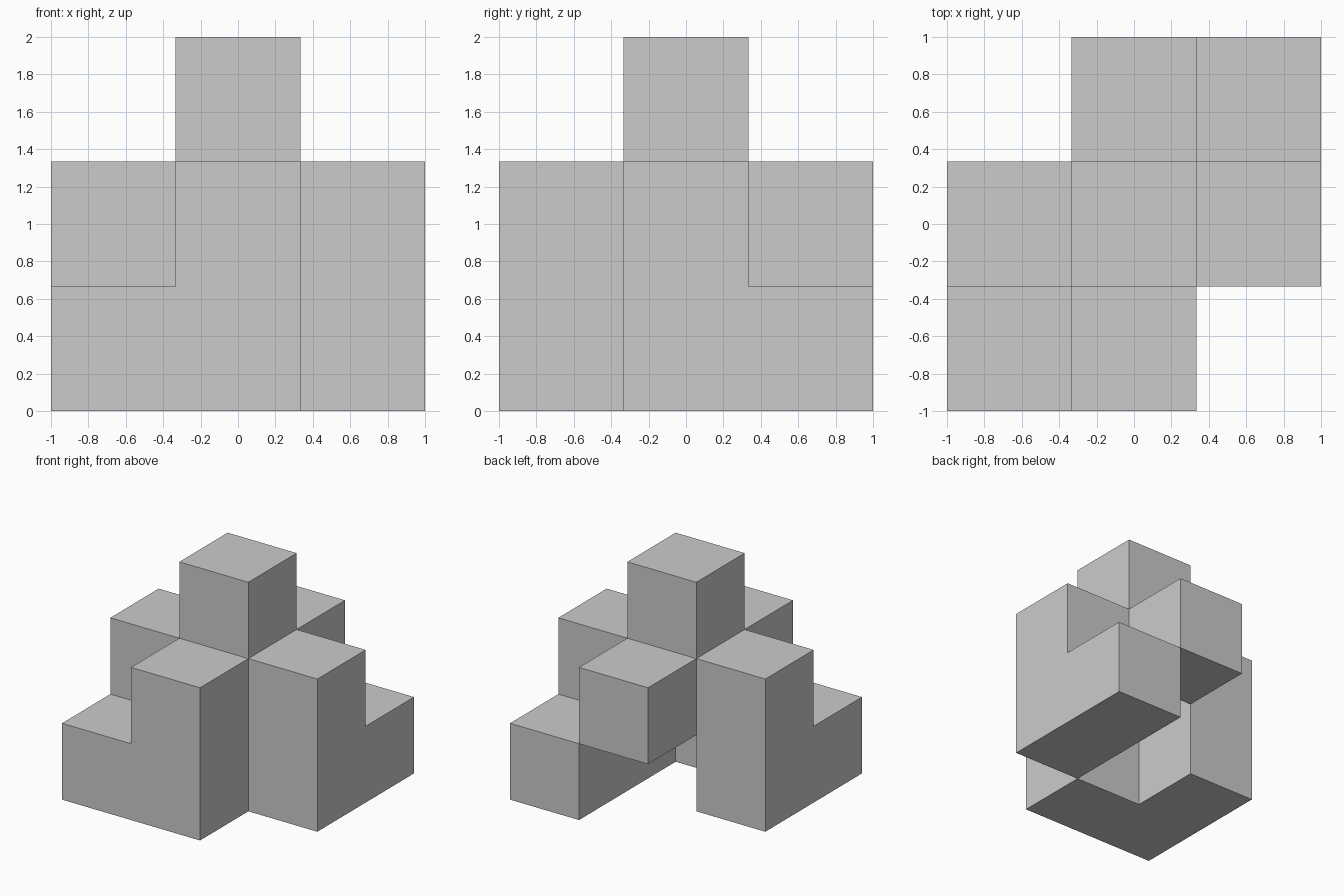
import bpy, bmesh
from mathutils import Vector

if "Cube" in bpy.data.objects:
    bpy.data.objects.remove(bpy.data.objects["Cube"])

S = 2 / 3  # edge length of one cube

# Filled cells of the 3 x 3 x 3 block, layer by layer (x, y)
layers = [
    [(0, 0), (1, 0), (0, 1), (2, 1), (2, 2)],   # base: corner piece and straight piece
    [(1, 0), (0, 1), (2, 1), (1, 2)],           # ring of four around an open core
    [(1, 1)],                                   # cap
]
cells = {(x, y, z) for z, layer in enumerate(layers) for x, y in layer}

bm = bmesh.new()


def add_face(cell, axis, side):
    """Add one outward-facing side of a cube."""
    n = Vector((0, 0, 0))
    n[axis] = side
    u = Vector((0, 0, 0))
    u[(axis + 1) % 3] = 1
    v = n.cross(u)
    c = Vector((cell[0] - 1, cell[1] - 1, cell[2] + 0.5))
    corners = [(-1, -1), (1, -1), (1, 1), (-1, 1)]
    bm.faces.new([bm.verts.new((c + (n + u * a + v * b) / 2) * S) for a, b in corners])


# Only exposed sides, so joined cubes have no inner walls
for cell in sorted(cells):
    for axis in range(3):
        for side in (-1, 1):
            neighbour = list(cell)
            neighbour[axis] += side
            if tuple(neighbour) not in cells:
                add_face(cell, axis, side)

bmesh.ops.remove_doubles(bm, verts=bm.verts[:], dist=0.001)
mesh = bpy.data.meshes.new("stacked_cubes")
bm.to_mesh(mesh)
bm.free()
bpy.context.collection.objects.link(bpy.data.objects.new("stacked_cubes", mesh))
